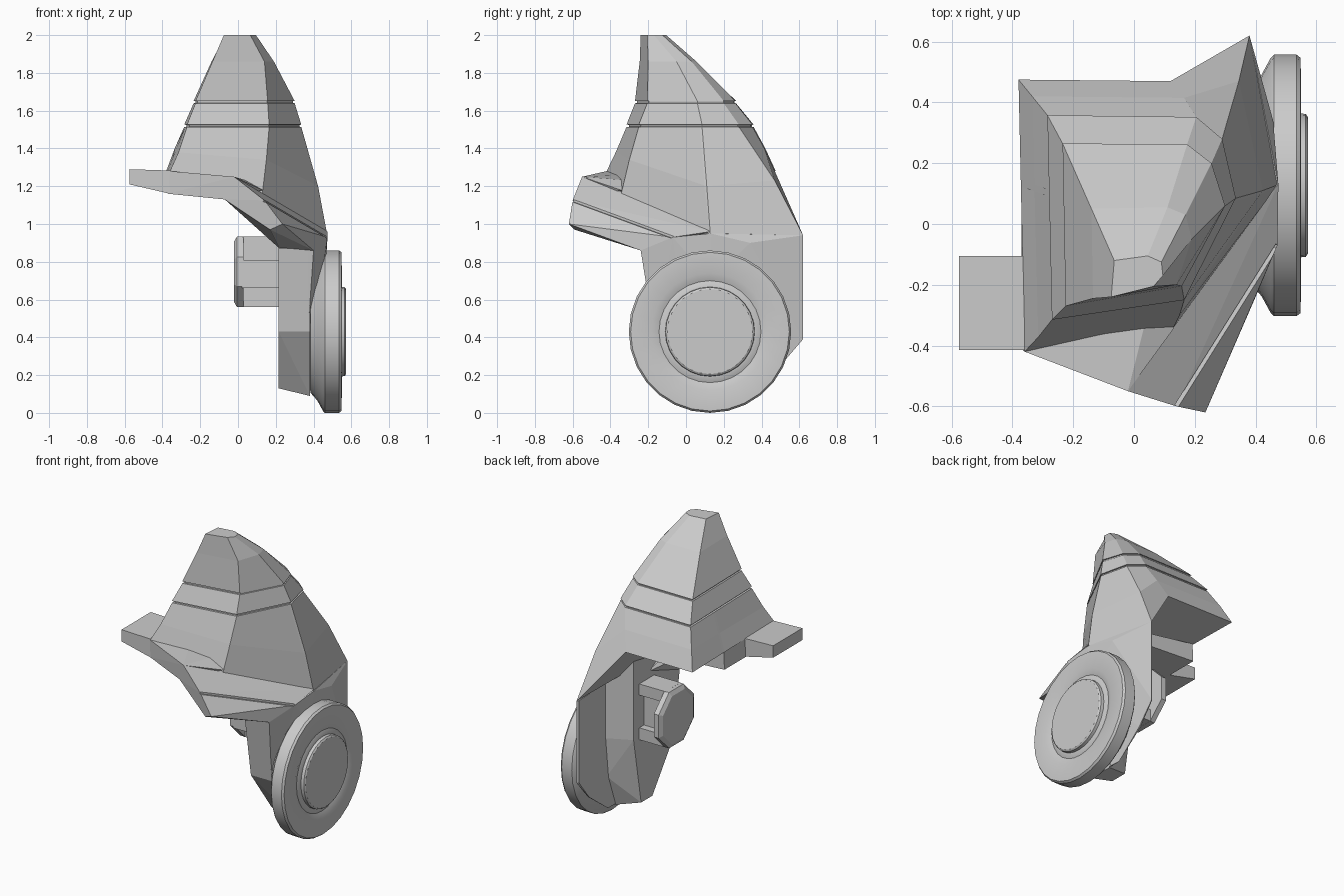
import bpy, bmesh, math
from mathutils import Vector

if "Cube" in bpy.data.objects:
    bpy.data.objects.remove(bpy.data.objects["Cube"])


def finish(name, bm):
    bmesh.ops.recalc_face_normals(bm, faces=bm.faces)
    me = bpy.data.meshes.new(name)
    bm.to_mesh(me)
    bm.free()
    ob = bpy.data.objects.new(name, me)
    bpy.context.collection.objects.link(ob)
    return ob


def hull(name, pts):
    bm = bmesh.new()
    vs = [bm.verts.new(p) for p in pts]
    bmesh.ops.convex_hull(bm, input=vs)
    loose = [v for v in bm.verts if not v.link_faces]
    bmesh.ops.delete(bm, geom=loose, context='VERTS')
    bmesh.ops.dissolve_limit(bm, angle_limit=math.radians(2), verts=bm.verts, edges=bm.edges)
    return finish(name, bm)


def box(name, lo, hi):
    return hull(name, [(x, y, z) for x in (lo[0], hi[0]) for y in (lo[1], hi[1]) for z in (lo[2], hi[2])])


def lathe_x(name, profile, cy, cz, n, phase=0.0):
    """Spin (x, radius) points round an axis parallel to x."""
    bm = bmesh.new()
    rings = []
    for x, r in profile:
        rings.append([bm.verts.new((x, cy + r * math.cos(phase + math.tau * i / n),
                                    cz + r * math.sin(phase + math.tau * i / n))) for i in range(n)])
    for a, b in zip(rings, rings[1:]):
        for i in range(n):
            bm.faces.new((a[i], a[(i + 1) % n], b[(i + 1) % n], b[i]))
    bm.faces.new(rings[0])
    bm.faces.new(rings[-1])
    return finish(name, bm)


def groove(target, a, b, w=0.016):
    """Cut a thin panel line from a to b."""
    a, b = Vector(a), Vector(b)
    d = b - a
    bm = bmesh.new()
    bmesh.ops.create_cube(bm, size=1)
    q = d.to_track_quat('Z', 'X')
    for v in bm.verts:
        c = v.co.copy()
        v.co = (a + b) / 2 + q @ Vector((c.x * w, c.y * w, c.z * d.length))
    cut = finish("groove_cutter", bm)
    cut.hide_render = True
    cut.hide_viewport = True
    m = target.modifiers.new("groove", 'BOOLEAN')
    m.operation, m.object, m.solver = 'DIFFERENCE', cut, 'EXACT'
    m.use_self = True


# Tapered shell: corners run front-left, front-right, right, back-right, back, back-left
top = [(-.075, -.24), (.065, -.205), (.095, -.17), (.09, -.125), (.045, -.105), (-.065, -.12)]
mid = [(-.135, -.245), (.14, -.2), (.19, -.05), (.17, .03), (.11, .055), (-.14, .05)]
upper = [(-.225, -.27), (.157, -.205), (.30, .06), (.255, .2), (.175, .262), (-.235, .265)]
lower = [(-.27, -.315), (.165, -.25), (.335, .085), (.29, .28), (.205, .352), (-.285, .358)]
skirt = [(-.315, -.372, 1.38), (.15, -.3, 1.34), (.424, .11, 1.2), (.345, .47, 1.23),
         (.165, .415, 1.4), (-.335, .42, 1.4)]
rim = [(-.36, -.42, 1.28), (.125, -.35, 1.13), (.475, .13, .93), (.38, .62, .94),
       (.12, .47, 1.28), (-.38, .475, 1.28)]


def level(pts, z, s=1.0):
    c = sum((Vector(p) for p in pts), Vector((0, 0))) / len(pts)
    return [((c + (Vector(p) - c) * s).to_3d() + Vector((0, 0, z))) for p in pts]


def grooved(pts, z):
    return [level(pts, z + .006), level(pts, z + .005, .965), level(pts, z - .005, .965), level(pts, z - .006)]


rings = [level(top, 2.0), level(mid, 1.86)] + grooved(upper, 1.645) + grooved(lower, 1.52) + [skirt, rim]
bm = bmesh.new()
vr = [[bm.verts.new(p) for p in r] for r in rings]
for a, b in zip(vr, vr[1:]):
    for i in range(6):
        j = (i + 1) % 6
        bm.faces.new((a[i], a[j], b[j], b[i]))
bm.faces.new(vr[0])
f = vr[-1]
bm.faces.new((f[0], f[1], f[4], f[5]))
bm.faces.new((f[1], f[2], f[3], f[4]))
shell = finish("shell", bm)
groove(shell, (.333, .085, 1.52), (.422, .11, 1.2), .02)
groove(shell, (.422, .11, 1.2), (.472, .128, .98), .02)
groove(shell, (-.277, .1, 1.52), (-.376, .135, 1.265), .02)

# Brim: flat left bar, lever tab and sloping right wing
A, B, C = (-.02, -.55, 1.25), (.14, -.6, 1.125), (.235, -.62, 1.0)
A2, B2, C2 = (.475, .13, .96), (.472, -.07, .93), (.40, -.24, .86)
hull("brim_bar", [rim[0], A, (.13, -.345, 1.18), (-.365, .12, 1.28), (.15, .12, 1.2),
                  (-.37, -.41, 1.16), (-.07, -.52, 1.13), (-.37, .12, 1.16), (.15, .12, 1.13)])
hull("brim_tab", [(x, y, z) for y in (-.415, -.105)
                  for x, z in ((-.575, 1.29), (-.575, 1.21), (-.36, 1.283), (-.36, 1.16))])
wing = hull("brim_wing", [A, B, C, A2, B2, C2, (-.07, -.52, 1.13), (.17, -.59, .97),
                          (.22, -.22, .87), (.23, .1, .97), (.1, -.3, 1.18)])
groove(wing, B, (.472, -.07, .93), .014)

# Thin outer side plate
hull("side_plate", [(.38, .62, .94), (.38, .62, .39), (.37, .61, .94), (.37, .61, .39),
                    (.38, .5, .25), (.38, .2, .1), (.37, .05, .1), (.37, .3, .1), (.37, .5, .25),
                    (.40, -.24, .86), (.37, -.24, .86), (.38, -.21, .69), (.37, -.17, .43),
                    (.475, .13, .95), (.472, -.07, .93), (.458, .34, .9), (.46, .13, .7), (.37, .13, .96)])

# Thick inner block behind the disc, reaching up to the shell
inner = [(-.24, .87), (-.17, .43), (.05, .13), (.17, .13), (.2, .31), (.25, .58), (.25, 1.15), (-.1, 1.05)]
outer = [(-.24, .87), (-.17, .43), (.05, .09), (.22, .09), (.3, .31), (.33, .58), (.33, .98)]
hull("inner_block", [(.215, y, z) for y, z in inner] + [(.38, y, z) for y, z in outer])

# Round ear disc with stepped face
disc = lathe_x("ear_disc", [(.385, .325), (.42, .365), (.45, .42), (.46, .43), (.535, .43), (.548, .42),
                            (.55, .31), (.535, .27), (.545, .245), (.545, .237), (.565, .235), (.572, .225)],
               .127, .43, 28)
bpy.context.view_layer.objects.active = disc
disc.select_set(True)
bpy.ops.object.shade_smooth_by_angle(angle=math.radians(25))

# Octagonal inner pad on pegs
cy, cz = .11, .747
lathe_x("inner_pad", [(-.02, .175), (-.005, .203), (.03, .203)], cy, cz, 8, math.pi / 8)
box("pad_core", (.02, cy - .08, .64), (.23, cy + .03, .87))
box("pad_peg_top", (.02, cy - .08, .86), (.23, cy + .08, .935))
box("pad_peg_bottom", (.02, cy - .08, .56), (.23, cy + .08, .64))
box("pad_peg_front", (.02, cy - .19, .66), (.23, cy - .08, .81))
